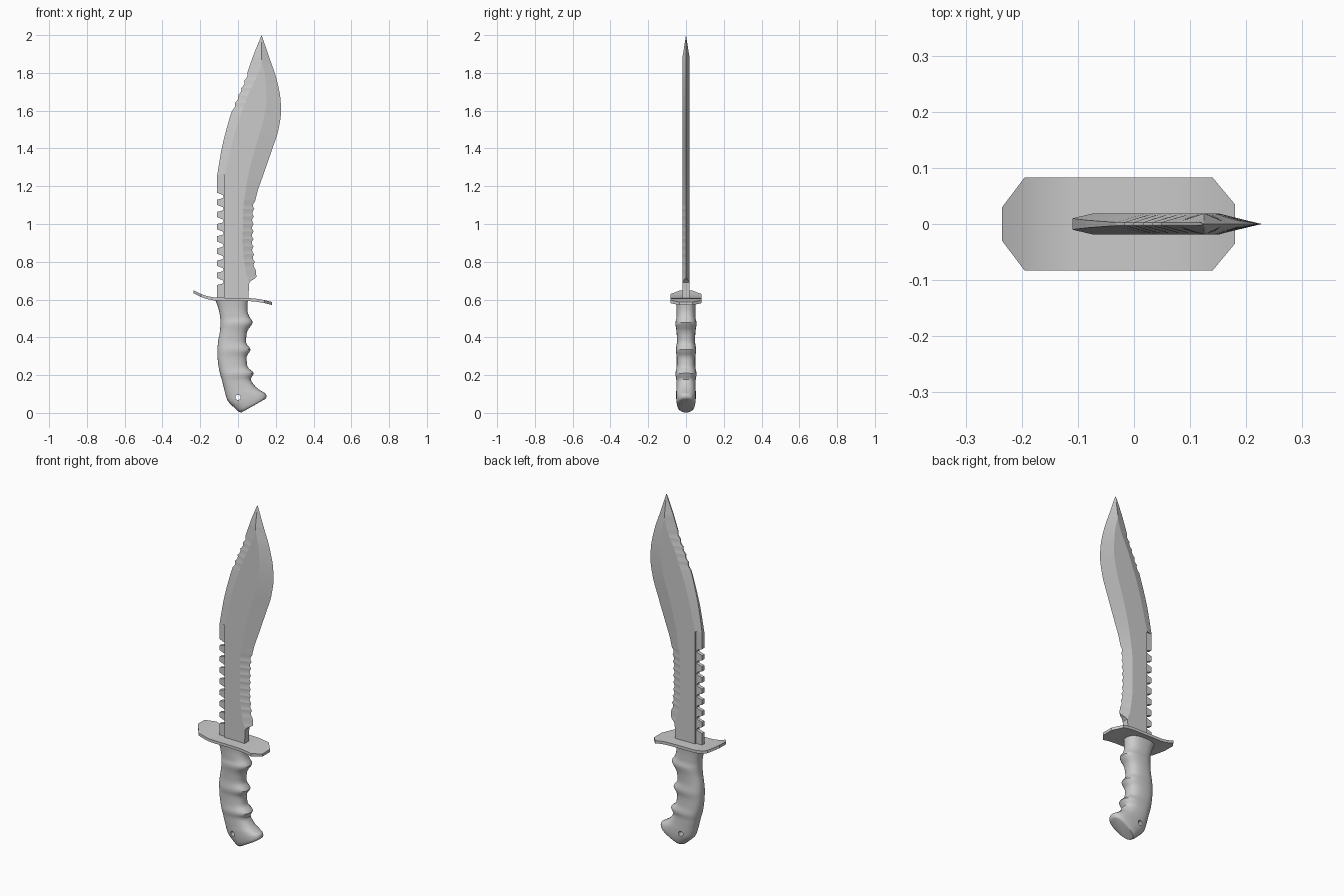
import bpy, bmesh, math

if "Cube" in bpy.data.objects:
    bpy.data.objects.remove(bpy.data.objects["Cube"])


def finish(name, bm, angle):
    bmesh.ops.remove_doubles(bm, verts=bm.verts, dist=0.00005)
    bmesh.ops.recalc_face_normals(bm, faces=bm.faces)
    me = bpy.data.meshes.new(name)
    bm.to_mesh(me)
    bm.free()
    ob = bpy.data.objects.new(name, me)
    bpy.context.collection.objects.link(ob)
    bpy.ops.object.select_all(action='DESELECT')
    ob.select_set(True)
    bpy.context.view_layer.objects.active = ob
    bpy.ops.object.shade_smooth_by_angle(angle=math.radians(angle))
    return ob


def loft(name, rings, angle):
    bm = bmesh.new()
    rows = [[bm.verts.new(p) for p in r] for r in rings]
    n = len(rows[0])
    for a, b in zip(rows, rows[1:]):
        for i in range(n):
            j = (i + 1) % n
            bm.faces.new((a[i], a[j], b[j], b[i]))
    bm.faces.new(rows[0])
    bm.faces.new(rows[-1])
    return finish(name, bm, angle)


def curve(pts, u):
    """Monotone cubic through (u, value) points."""
    u = min(max(u, pts[0][0]), pts[-1][0])
    s = [(b[1] - a[1]) / (b[0] - a[0]) for a, b in zip(pts, pts[1:])]
    m = [s[0]] + [0 if a * b <= 0 else 2 * a * b / (a + b) for a, b in zip(s, s[1:])] + [s[-1]]
    k = 0
    while k < len(s) - 1 and u > pts[k + 1][0]:
        k += 1
    h = pts[k + 1][0] - pts[k][0]
    t = (u - pts[k][0]) / h
    return (pts[k][1] * (2 * t**3 - 3 * t**2 + 1) + h * m[k] * (t**3 - 2 * t**2 + t)
            + pts[k + 1][1] * (3 * t**2 - 2 * t**3) + h * m[k + 1] * (t**3 - t**2))


# Blade: cutting edge, spine and the two bevel lines as x over z
edge = [(0.6, .055), (0.69, .06), (0.72, .097), (0.77, .092), (0.9, .082), (1.0, .083), (1.1, .088),
        (1.16, .1), (1.263, .135), (1.385, .177), (1.5, .214), (1.6, .228), (1.66, .225),
        (1.77, .203), (1.88, .166), (2.0, .125)]
spine = [(1.26, -.11), (1.405, -.085), (1.52, -.056), (1.6, -.032), (1.79, .045), (1.9, .084), (2.0, .125)]
edge_bevel = [(0.6, .055), (0.69, .058), (0.74, .042), (0.9, .025), (1.05, .026), (1.21, .045),
              (1.4, .09), (1.54, .132), (1.66, .15), (1.77, .145), (1.88, .125), (2.0, .125)]
spine_bevel = [(1.26, -.072), (1.5, -.012), (1.66, .045), (1.88, .125), (2.0, .125)]
T = 0.019


def scallop(z, lo, hi, n, depth):
    if not lo < z < hi:
        return 0
    return depth * abs(math.sin(math.pi * n * (z - lo) / (hi - lo)))


def blade_ring(z, low):
    xe = curve(edge, z) - scallop(z, 0.76, 1.12, 9, .009)
    x2 = min(curve(edge_bevel, z), xe)
    t = T * min(1, (2.0 - z) / 0.12)
    te = t * min(1, max(0, (0.72 - z) / 0.03))
    if low:
        xb, x1, tb = -.072, -.068, t
    else:
        xb = curve(spine, z) + scallop(z, 1.6, 1.8, 5, .008)
        x1 = curve(spine_bevel, z)
        tb = min(t, 0.01 - 0.007 * min(1, (z - 1.26) / 0.34))
    half = [(xb, tb), (x1, t), (x2, t), (xe, te)]
    return [(x, -y, z) for x, y in half] + [(x, y, z) for x, y in reversed(half)]


zs = sorted({round(0.6 + 0.01 * i, 3) for i in range(141)} | {0.69, 0.72, 1.26, 1.88})
rings = [blade_ring(z, True) for z in zs if z <= 1.26]
rings += [blade_ring(z + (0.0002 if z == 1.26 else 0), False) for z in zs if z >= 1.26]
loft("blade", rings, 8)

# Saw strip along the lower spine, with hooked notches
prof = [(-.066, 0.6), (-.066, 1.26), (-.11, 1.26)]
for i in range(8):
    z = 1.165 - 0.0645 * i
    prof += [(-.11, z), (-.08, z - .012), (-.076, z - .024), (-.086, z - .03), (-.11, z - .022 - .014)]
prof += [(-.11, 0.6)]
bm = bmesh.new()
f = bm.faces.new([bm.verts.new((x, -.01, z)) for x, z in prof])
ext = bmesh.ops.extrude_face_region(bm, geom=[f])
bmesh.ops.translate(bm, vec=(0, .02, 0), verts=[v for v in ext["geom"] if isinstance(v, bmesh.types.BMVert)])
finish("saw_spine", bm, 20)

# Guard: chamfered plate bent into a shallow S
bend = [(-.235, .64), (-.205, .625), (-.165, .61), (-.11, .601), (0, .6), (.07, .598), (.12, .592), (.18, .578)]
width = [(-.235, .03), (-.195, .083), (.14, .083), (.18, .035)]


def lin(pts, u):
    for (a, p), (b, q) in zip(pts, pts[1:]):
        if u <= b:
            return p + (q - p) * (u - a) / (b - a)
    return pts[-1][1]


rings = []
for x in sorted({-.195, .14} | {-.235 + .415 * i / 24 for i in range(25)}):
    w, z = lin(width, x), curve(bend, x)
    rings.append([(x, -w, z - .007), (x, w, z - .007), (x, w, z + .009), (x, -w, z + .009)])
loft("guard", rings, 30)

# Grip: rings between a back point and a finger-side point, plus half thickness
grip = [(-.12, .598, .052, .598, .054), (-.103, .55, .05, .545, .05), (-.094, .5, .06, .51, .05),
        (-.093, .47, .078, .478, .056), (-.096, .43, .048, .43, .05), (-.105, .38, .042, .375, .048),
        (-.109, .33, .067, .335, .054), (-.108, .29, .045, .295, .049), (-.102, .24, .05, .245, .05),
        (-.093, .2, .083, .21, .056), (-.083, .165, .068, .178, .051), (-.073, .125, .095, .137, .051),
        (-.067, .1, .13, .112, .052), (-.055, .065, .148, .1, .052), (-.02, .028, .151, .088, .05),
        (.005, .006, .148, .078, .045), (.018, .002, .142, .072, .038)]
cols = [[(i, r[k]) for i, r in enumerate(grip)] for k in range(5)]
rings = []
for s in range((len(grip) - 1) * 3 + 1):
    xl, zl, xr, zr, w = (curve(c, s / 3) for c in cols)
    ring = []
    for k in range(32):
        a = 2 * math.pi * k / 32
        c, d = (math.copysign(abs(v) ** 0.8, v) for v in (math.cos(a), math.sin(a)))
        t = (c + 1) / 2
        ring.append((xl + (xr - xl) * t, w * d, zl + (zr - zl) * t))
    rings.append(ring)
handle = loft("handle", rings, 35)

# Lanyard hole through the pommel
bpy.ops.mesh.primitive_cylinder_add(vertices=24, radius=.014, depth=.3, location=(0, 0, .082),
                                    rotation=(math.pi / 2, 0, 0))
cutter = bpy.context.object
cutter.name = "hole_cutter"
cutter.hide_render = True
mod = handle.modifiers.new("hole", 'BOOLEAN')
mod.operation, mod.object, mod.solver = 'DIFFERENCE', cutter, 'EXACT'
bpy.ops.object.select_all(action='DESELECT')
handle.select_set(True)
bpy.context.view_layer.objects.active = handle
bpy.ops.object.modifier_apply(modifier="hole")
bpy.data.objects.remove(cutter)
